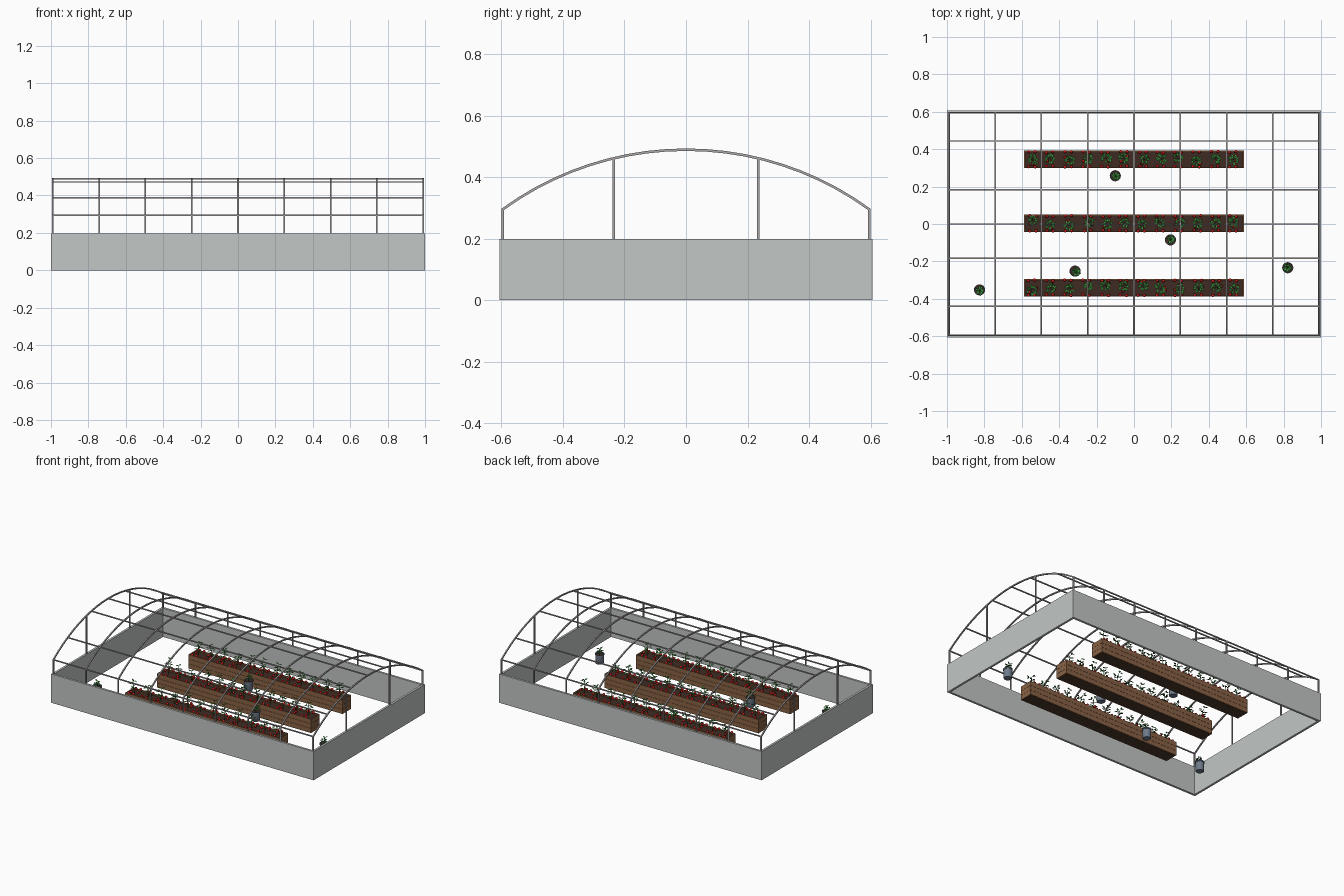
import bpy, bmesh, math, random
from mathutils import Vector, Matrix

if "Cube" in bpy.data.objects:
    bpy.data.objects.remove(bpy.data.objects["Cube"])

random.seed(4)


def material(name, rgb):
    m = bpy.data.materials.new(name)
    m.diffuse_color = (*rgb, 1)
    m.use_nodes = True
    m.node_tree.nodes["Principled BSDF"].inputs["Base Color"].default_value = m.diffuse_color
    return m


CONCRETE = material("concrete grey", (0.54, 0.57, 0.555))
STEEL = material("steel grey", (0.42, 0.39, 0.39))
WOOD = material("wood brown", (0.25, 0.125, 0.06))
DARK_WOOD = material("dark wood", (0.07, 0.035, 0.018))
SOIL = material("soil", (0.05, 0.024, 0.017))
LEAF = material("leaf green", (0.045, 0.27, 0.045))
STEM = material("stem green", (0.045, 0.16, 0.04))
RED = material("fruit red", (0.62, 0.012, 0.01))
POT = material("pot blue grey", (0.16, 0.2, 0.26))


def finish(bm, name, mats, smooth=False, recalc=True):
    if recalc:
        bmesh.ops.recalc_face_normals(bm, faces=bm.faces)
    me = bpy.data.meshes.new(name)
    bm.to_mesh(me)
    bm.free()
    for m in mats:
        me.materials.append(m)
    ob = bpy.data.objects.new(name, me)
    bpy.context.collection.objects.link(ob)
    if smooth:
        bpy.ops.object.select_all(action='DESELECT')
        ob.select_set(True)
        bpy.context.view_layer.objects.active = ob
        bpy.ops.object.shade_smooth_by_angle(angle=math.radians(50))
    return ob


def box(bm, lo, hi, mat=0):
    lo, hi = Vector(lo), Vector(hi)
    vs = bmesh.ops.create_cube(bm, size=1, matrix=Matrix.Translation((lo + hi) / 2)
                               @ Matrix.Diagonal((*(hi - lo), 1)))["verts"]
    for f in {f for v in vs for f in v.link_faces}:
        f.material_index = mat


def tube(bm, pts, r, n=4, mat=0):
    """Sweep a section along a path; four sides give a square bar."""
    pts = [Vector(p) for p in pts]
    rings = []
    for i, p in enumerate(pts):
        d = (pts[min(i + 1, len(pts) - 1)] - pts[max(i - 1, 0)]).normalized()
        side = Vector((1, 0, 0)) if abs(d.x) < 0.9 else Vector((0, 1, 0))
        u = d.cross(side).normalized()
        w = d.cross(u)
        rings.append([bm.verts.new(p + r * (u * math.cos(a) + w * math.sin(a)))
                      for a in (2 * math.pi * (k + 0.5) / n for k in range(n))])
    faces = [bm.faces.new(rings[0][::-1]), bm.faces.new(rings[-1])]
    for a, b in zip(rings, rings[1:]):
        for k in range(n):
            faces.append(bm.faces.new((a[k], a[(k + 1) % n], b[(k + 1) % n], b[k])))
    for f in faces:
        f.material_index = mat


# Low concrete wall, open in the middle
bm = bmesh.new()
X, Y, H, T = 1.0, 0.606, 0.198, 0.015
loops = [[bm.verts.new((sx * (X - t), sy * (Y - t), z))
          for sx, sy in ((-1, -1), (1, -1), (1, 1), (-1, 1))]
         for t, z in ((0, 0), (0, H), (T, H), (T, 0))]
for a, b in zip(loops, loops[1:] + loops[:1]):
    for k in range(4):
        bm.faces.new((a[k], a[(k + 1) % 4], b[(k + 1) % 4], b[k]))
finish(bm, "base_wall", [CONCRETE])

# Tunnel frame: hoops, side posts, lengthwise rails and end posts
HALF, EAVE, TOP, R = 0.596, 0.295, 0.489, 0.0058
RISE = TOP - EAVE
RAD = (HALF ** 2 + RISE ** 2) / (2 * RISE)


def roof(y):
    return TOP - RAD + math.sqrt(RAD ** 2 - y ** 2)


hoops, posts, rails = bmesh.new(), bmesh.new(), bmesh.new()
span = math.asin(HALF / RAD)
for i in range(9):
    x = -0.99 + 0.2475 * i
    arc = [span * (k / 10 - 1) for k in range(21)]
    tube(hoops, [(x, RAD * math.sin(a), TOP - RAD + RAD * math.cos(a)) for a in arc], R)
    for s in (-1, 1):
        tube(posts, [(x, s * HALF, H - 0.01), (x, s * HALF, EAVE + 0.002)], R)
for x in (-0.99, 0.99):
    for y in (-0.235, 0.235):
        tube(posts, [(x, y, H - 0.01), (x, y, roof(y))], R)
for y in (-HALF, -0.44, -0.183, 0, 0.183, 0.444, HALF):
    tube(rails, [(-0.993, y, roof(y)), (0.993, y, roof(y))], R * 0.85)
finish(hoops, "roof_hoops", [STEEL], True)
finish(posts, "frame_posts", [STEEL])
finish(rails, "roof_rails", [STEEL])


def leaf(bm, base, angle, length, width, lift, mat=0):
    """A flat diamond leaf."""
    d = Vector((math.cos(angle), math.sin(angle), lift)).normalized()
    s = Vector((-math.sin(angle), math.cos(angle), 0)) * width / 2
    mid = base + d * length * 0.45
    f = bm.faces.new([bm.verts.new(p) for p in (base, mid - s, base + d * length, mid + s)])
    f.material_index = mat


def fruit(bm, p, r):
    vs = bmesh.ops.create_icosphere(bm, subdivisions=2, radius=r,
                                    matrix=Matrix.Translation(p))["verts"]
    for f in {f for v in vs for f in v.link_faces}:
        f.material_index = 2
        f.smooth = True


def plant(bm, x, y, z, height, spread, fruits):
    """Stem with broad leaves in mixed directions and hanging fruit."""
    root = Vector((x, y, z))
    top = root + Vector((random.uniform(-.01, .01), random.uniform(-.01, .01), height))
    tube(bm, [root, top], 0.0018, 4, 1)
    for k in range(7):
        p = root.lerp(top, 0.3 + 0.7 * k / 6)
        a = k * 2.4 + random.uniform(-.5, .5)
        tip = p + Vector((math.cos(a), math.sin(a), 0.4)) * spread * random.uniform(.2, .45)
        tube(bm, [p, tip], 0.001, 3, 1)
        for da in (-0.9, 0.9):
            leaf(bm, tip, a + da, random.uniform(.02, .027), 0.014, random.uniform(-.3, .5))
    for _ in range(fruits):
        a = random.uniform(0, 2 * math.pi)
        p = root + Vector((math.cos(a), math.sin(a), 0)) * spread * 0.7
        fruit(bm, p + Vector((0, 0, random.uniform(.008, height * .4))), 0.008)


# Three long plank planters with soil and fruiting plants
L, W, PH, B = 0.588, 0.047, 0.095, 0.007
for name, cy in (("front", -0.341), ("middle", 0.003), ("back", 0.346)):
    bm = bmesh.new()
    box(bm, (-L + B, cy - W + B, 0), (L - B, cy + W - B, 0.08), 1)
    for k in range(3):
        z0 = 0.001 + k * 0.032
        z1 = z0 + 0.031
        for s in (-1, 1):
            ya, yb = sorted((cy + s * W, cy + s * (W - B)))
            box(bm, (-L, ya, z0), (L, yb, z1))
            xa, xb = sorted((s * L, s * (L - B)))
            box(bm, (xa, cy - W + B, z0), (xb, cy + W - B, z1))
    finish(bm, name + "_planter", [WOOD, DARK_WOOD])
    bm = bmesh.new()
    box(bm, (-L + B, cy - W + B, 0.079), (L - B, cy + W - B, 0.087))
    finish(bm, name + "_planter_soil", [SOIL])
    bm = bmesh.new()
    for i in range(12):
        px = -0.54 + i * 0.098 + random.uniform(-.006, .006)
        plant(bm, px, cy + random.uniform(-.01, .01), 0.087,
              random.uniform(.07, .092), 0.032, 2)
        # berries hanging along both edges
        for s in (-1, 1):
            for dx in (-.022, .012):
                fruit(bm, Vector((px + dx, cy + s * random.uniform(.036, .042), 0.1)), 0.0085)
    finish(bm, name + "_planter_plants", [LEAF, STEM, RED], recalc=False)

# Free-standing pots with small plants
profile = [(0, 0), (0.025, 0), (0.027, 0.003), (0.0275, 0.058), (0.030, 0.059),
           (0.030, 0.066), (0.027, 0.066), (0.0265, 0.058), (0, 0.058)]
for i, (px, py) in enumerate(((-0.1, 0.258), (0.195, -0.085), (-0.315, -0.252),
                              (0.822, -0.234), (-0.826, -0.352))):
    bm = bmesh.new()
    vs = [bm.verts.new((px + r, py, z)) for r, z in profile]
    es = [bm.edges.new(p) for p in zip(vs, vs[1:])]
    bmesh.ops.spin(bm, geom=vs + es, cent=(px, py, 0), axis=(0, 0, 1),
                   angle=2 * math.pi, steps=20)
    bmesh.ops.remove_doubles(bm, verts=bm.verts, dist=0.0002)
    for f in bm.faces:
        c = f.calc_center_median()
        f.material_index = int(c.z > 0.05 and len(f.verts) == 3)
    finish(bm, f"pot_{i + 1}", [POT, SOIL], True)
    bm = bmesh.new()
    plant(bm, px, py, 0.058, 0.04, 0.012, 0)
    finish(bm, f"pot_plant_{i + 1}", [LEAF, STEM, RED], recalc=False)
